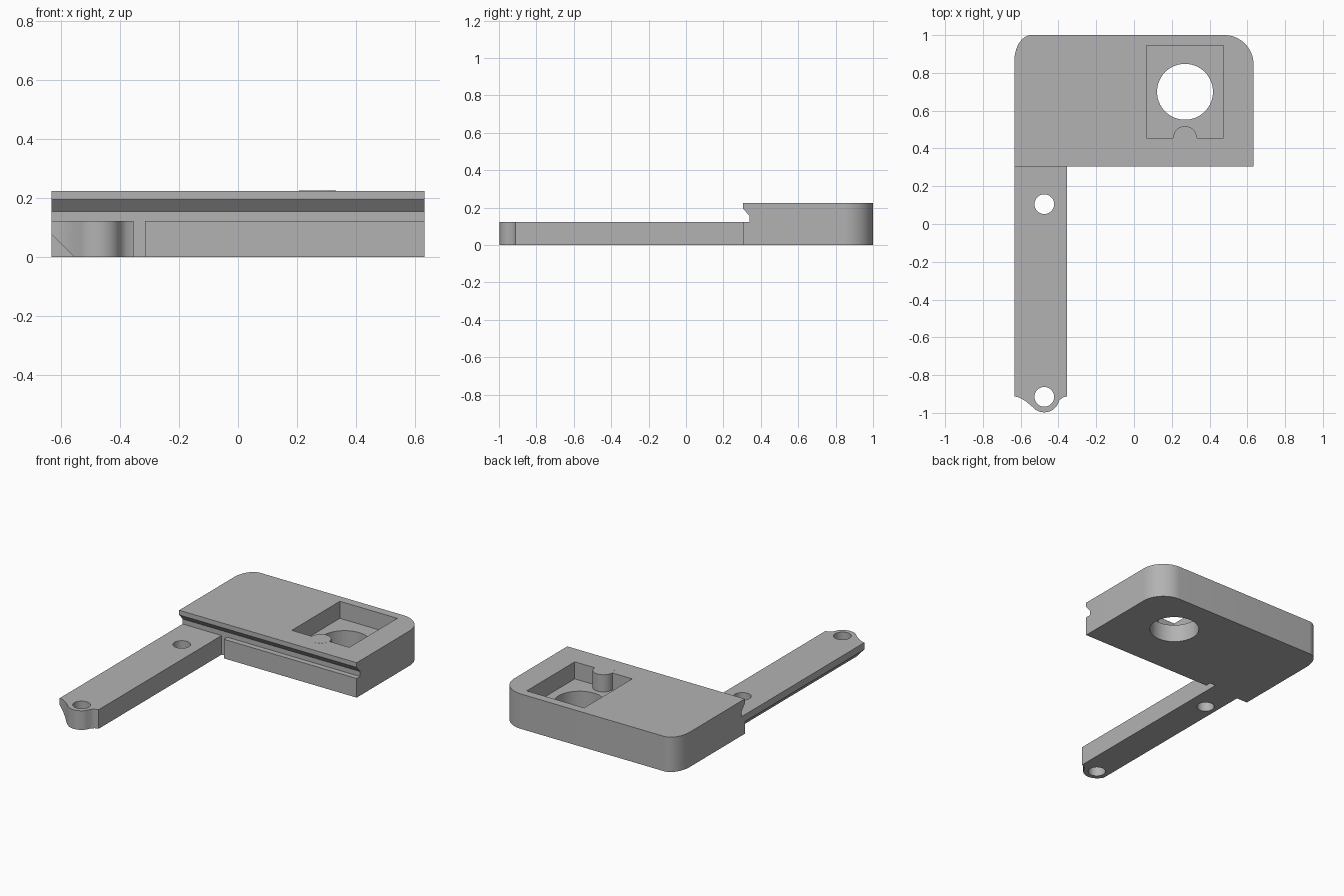
import bpy, bmesh, math
from mathutils import Vector

if "Cube" in bpy.data.objects:
    bpy.data.objects.remove(bpy.data.objects["Cube"])

grey = bpy.data.materials.new("plain grey")
grey.diffuse_color = (0.45, 0.45, 0.45, 1)
grey.use_nodes = True
grey.node_tree.nodes["Principled BSDF"].inputs["Base Color"].default_value = grey.diffuse_color


def prism(name, points, direction):
    """Extrude a flat outline of 3D points along a direction."""
    bm = bmesh.new()
    face = bm.faces.new([bm.verts.new(p) for p in points])
    grown = bmesh.ops.extrude_face_region(bm, geom=[face])
    verts = [g for g in grown["geom"] if isinstance(g, bmesh.types.BMVert)]
    bmesh.ops.translate(bm, verts=verts, vec=Vector(direction))
    bmesh.ops.recalc_face_normals(bm, faces=bm.faces)
    mesh = bpy.data.meshes.new(name)
    bm.to_mesh(mesh)
    bm.free()
    mesh.materials.append(grey)
    ob = bpy.data.objects.new(name, mesh)
    bpy.context.collection.objects.link(ob)
    return ob


def plate(name, outline, z0, z1):
    return prism(name, [(x, y, z0) for x, y in outline], (0, 0, z1 - z0))


def box(name, x0, x1, y0, y1, z0, z1):
    return plate(name, [(x0, y0), (x1, y0), (x1, y1), (x0, y1)], z0, z1)


def arc(cx, cy, rx, ry, a0, a1, n):
    angles = [math.radians(a0 + (a1 - a0) * i / n) for i in range(n + 1)]
    return [(cx + rx * math.cos(a), cy + ry * math.sin(a)) for a in angles]


def cylinder(name, cx, cy, r, z0, z1, n=48):
    return plate(name, arc(cx, cy, r, r, 0, 360, n)[:-1], z0, z1)


def cut(ob, cutters):
    """Subtract each cutter, then discard it."""
    bpy.context.view_layer.objects.active = ob
    for c in cutters:
        c.hide_render = True
        mod = ob.modifiers.new("cut", 'BOOLEAN')
        mod.operation, mod.solver, mod.object = 'DIFFERENCE', 'EXACT', c
        bpy.ops.object.modifier_apply(modifier=mod.name)
        bpy.data.objects.remove(c)


def smooth(ob):
    bpy.ops.object.select_all(action='DESELECT')
    ob.select_set(True)
    bpy.context.view_layer.objects.active = ob
    bpy.ops.object.shade_smooth_by_angle(angle=math.radians(30))


W, H, ARM_H, FRONT = 0.633, 0.225, 0.123, 0.305

# Main block with rounded back corners
outline = [(-W, FRONT), (W, FRONT)]
outline += arc(W - 0.155, 0.845, 0.155, 0.155, 0, 90, 16)
outline += arc(-W + 0.09, 0.865, 0.09, 0.135, 90, 180, 16)
block = plate("block", outline, 0, H)

# Front groove, corner notch, square pocket and round through hole
groove = [(0.2, ARM_H), (0.34, ARM_H), (0.34, 0.155), (FRONT, 0.195), (0.2, 0.195)]
cut(block, [
    prism("groove_cutter", [(-1, y, z) for y, z in groove], (2, 0, 0)),
    box("notch_cutter", -0.355, -0.315, 0.2, 0.34, -0.1, ARM_H + 0.01),
    box("pocket_cutter", 0.065, 0.475, 0.455, 0.945, 0.115, 0.4),
    cylinder("hole_cutter", 0.27, 0.70, 0.148, -0.1, 0.4, 64),
])
smooth(block)

# Round post standing against the front wall of the pocket
post = cylinder("pocket_post", 0.27, 0.455, 0.063, 0.10, H + 0.0005)
smooth(post)

# Arm with a rounded nose blending into its shoulders
HX, X0, X1 = -0.475, -W, -0.355
nose = [(X0, -0.912), (-0.605, -0.92), (-0.575, -0.937), (-0.55, -0.957)]
nose += arc(HX, -0.915, 0.082, 0.082, 222, 325, 14)
nose += [(-0.395, -0.934), (-0.378, -0.919), (X1, -0.912)]
arm = plate("arm", nose + [(X1, 0.307), (X0, 0.307)], 0, ARM_H)

# Bottom edge chamfer and two screw holes
wedge = [(-0.735, 0.18), (-0.735, -0.1), (-0.455, -0.1)]
cut(arm, [
    prism("chamfer_cutter", [(x, -1.2, z) for x, z in wedge], (0, 1.505, 0)),
    cylinder("back_hole_cutter", HX, 0.105, 0.052, -0.1, 0.3),
    cylinder("front_hole_cutter", HX, -0.915, 0.052, -0.1, 0.3),
])
smooth(arm)
